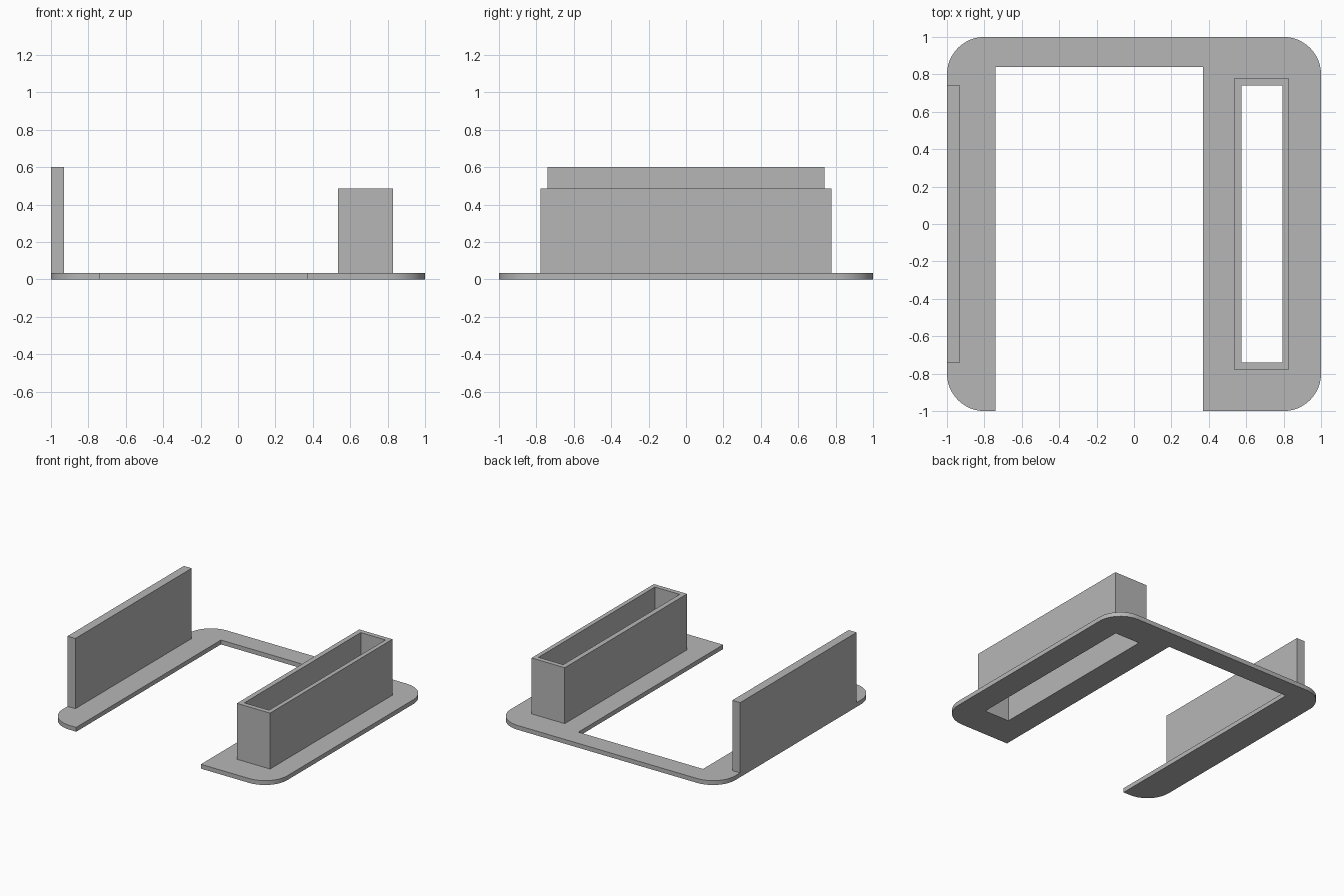
import bpy
import bmesh
from math import cos, sin, pi

cube = bpy.data.objects.get("Cube")
if cube:
    bpy.data.objects.remove(cube, do_unlink=True)

PLATE_TOP = 0.035
RADIUS = 0.2
STEPS = 12

grey = bpy.data.materials.new("plain grey")
grey.use_nodes = True
colour = (0.47, 0.47, 0.47, 1)
grey.diffuse_color = colour
grey.node_tree.nodes["Principled BSDF"].inputs["Base Color"].default_value = colour


def rect(x0, x1, y0, y1):
    return [(x0, y0), (x1, y0), (x1, y1), (x0, y1)]


def corner(sx, sy, start):
    """Rounded plate corner, counter-clockwise from the start angle."""
    cx, cy = sx * (1 - RADIUS), sy * (1 - RADIUS)
    angles = [start + pi / 2 * i / STEPS for i in range(STEPS + 1)]
    return [(cx + RADIUS * cos(a), cy + RADIUS * sin(a)) for a in angles]


def prism(name, loops, z0, z1):
    """Extrude an outline, with any further loops as holes."""
    bm = bmesh.new()
    edges = []
    for loop in loops:
        verts = [bm.verts.new((x, y, z0)) for x, y in loop]
        edges += [bm.edges.new((v, verts[i - 1])) for i, v in enumerate(verts)]
    bmesh.ops.triangle_fill(bm, edges=edges, use_beauty=True)
    ext = bmesh.ops.extrude_face_region(bm, geom=bm.faces[:], use_keep_orig=True)
    top = [g for g in ext["geom"] if isinstance(g, bmesh.types.BMVert)]
    bmesh.ops.translate(bm, verts=top, vec=(0, 0, z1 - z0))
    bmesh.ops.recalc_face_normals(bm, faces=bm.faces[:])
    mesh = bpy.data.meshes.new(name)
    bm.to_mesh(mesh)
    bm.free()
    mesh.materials.append(grey)
    obj = bpy.data.objects.new(name, mesh)
    bpy.context.collection.objects.link(obj)
    return obj


slot = rect(0.575, 0.795, -0.74, 0.74)

# Flat base: rounded square with an open notch at the front and a slot
outline = (corner(1, -1, -pi / 2) + corner(1, 1, 0) + corner(-1, 1, pi / 2)
           + corner(-1, -1, pi)
           + [(-0.74, -1), (-0.74, 0.84), (0.37, 0.84), (0.37, -1)])
base = prism("base_plate", [outline, slot], 0, PLATE_TOP)

# Open rectangular sleeve around the slot
prism("slot_sleeve", [rect(0.535, 0.83, -0.778, 0.778), slot], PLATE_TOP, 0.485)

# Upright wall on the right edge
prism("side_wall", [rect(-1, -0.93, -0.74, 0.74)], PLATE_TOP, 0.6)

# Smooth only the rounded corners of the base
bpy.ops.object.select_all(action="DESELECT")
base.select_set(True)
bpy.context.view_layer.objects.active = base
bpy.ops.object.shade_smooth_by_angle(angle=pi / 6)
